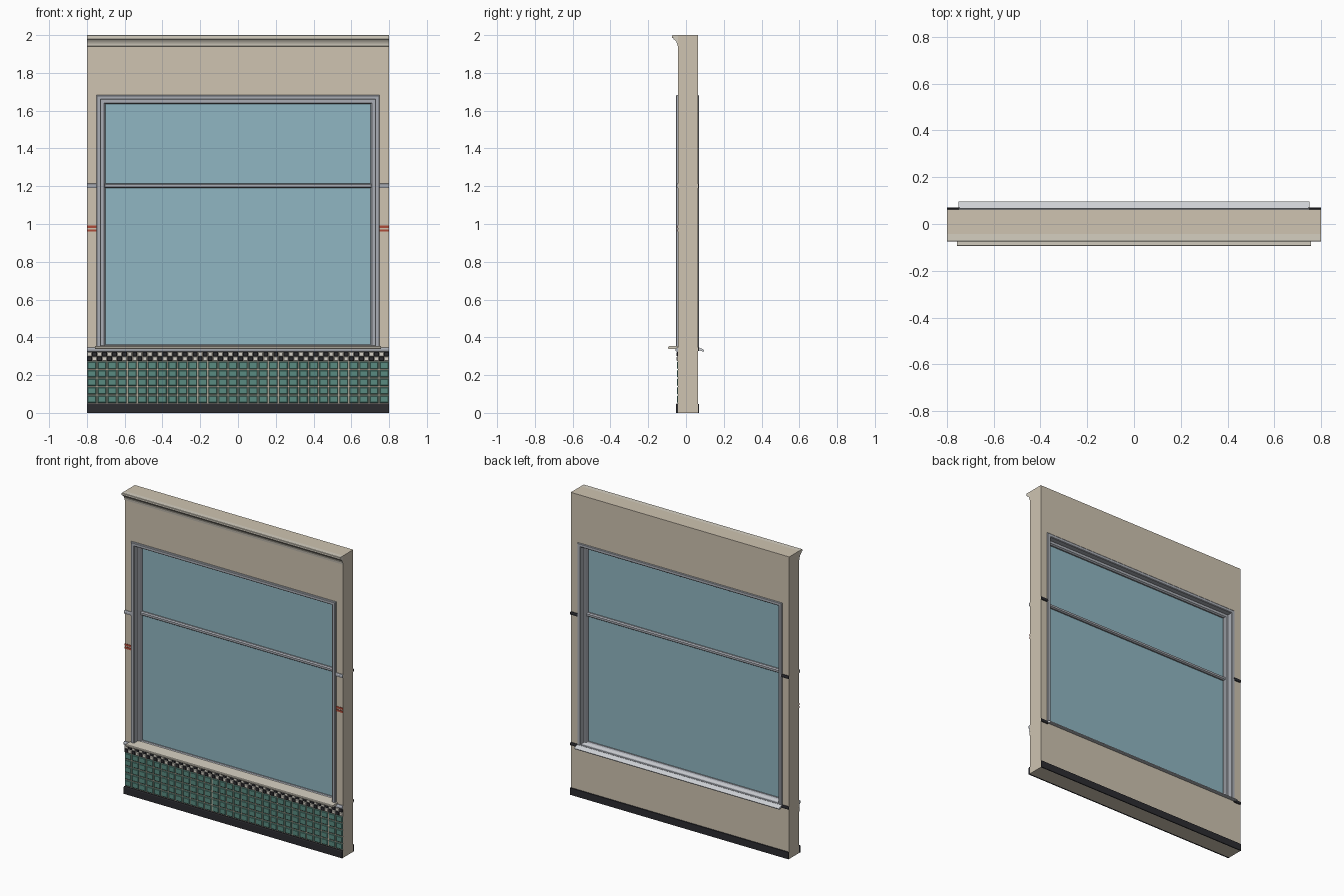
import bpy, bmesh

if "Cube" in bpy.data.objects:
    bpy.data.objects.remove(bpy.data.objects["Cube"])


def mat(name, r, g, b):
    m = bpy.data.materials.new(name)
    m.diffuse_color = (r, g, b, 1)
    m.use_nodes = True
    m.node_tree.nodes["Principled BSDF"].inputs["Base Color"].default_value = m.diffuse_color
    return m


PLASTER = mat("plaster", 0.62, 0.55, 0.44)
STONE = mat("pale_stone", 0.66, 0.62, 0.53)
METAL = mat("grey_metal", 0.40, 0.42, 0.46)
GLASS = mat("blue_glass", 0.28, 0.47, 0.54)
BLACK = mat("black", 0.025, 0.025, 0.03)
WHITE = mat("white", 0.68, 0.65, 0.58)
GREEN = mat("green_tile", 0.10, 0.26, 0.22)
RED = mat("red_paint", 0.42, 0.07, 0.04)
SILL = mat("inner_sill_white", 0.62, 0.64, 0.67)


def finish(name, bm, *mats):
    bmesh.ops.recalc_face_normals(bm, faces=bm.faces)
    me = bpy.data.meshes.new(name)
    bm.to_mesh(me)
    bm.free()
    for m in mats:
        me.materials.append(m)
    ob = bpy.data.objects.new(name, me)
    bpy.context.collection.objects.link(ob)
    return ob


def ring(name, rects, m):
    """Closed frame lofted through rectangles (half width, z0, z1, y)."""
    bm = bmesh.new()
    loops = [[bm.verts.new(p) for p in ((-w, y, a), (w, y, a), (w, y, b), (-w, y, b))]
             for w, a, b, y in rects]
    for i, lo in enumerate(loops):
        nx = loops[(i + 1) % len(loops)]
        for k in range(4):
            j = (k + 1) % 4
            bm.faces.new((lo[k], lo[j], nx[j], nx[k]))
    return finish(name, bm, m)


def extrude(name, profile, spans, m):
    """Run a (y, z) profile along x for each (x0, x1) span."""
    bm = bmesh.new()
    for x0, x1 in spans:
        a = [bm.verts.new((x0, y, z)) for y, z in profile]
        b = [bm.verts.new((x1, y, z)) for y, z in profile]
        bm.faces.new(a)
        bm.faces.new(b)
        for i in range(len(a)):
            j = (i + 1) % len(a)
            bm.faces.new((a[i], a[j], b[j], b[i]))
    return finish(name, bm, m)


def rect(y0, y1, z0, z1):
    return [(y0, z0), (y1, z0), (y1, z1), (y0, z1)]


def tiles(name, cols, rows, z0, z1, gap, depth, mats):
    """Grid of chamfered tiles on the front wall face; materials alternate."""
    bm = bmesh.new()
    pw, ph = 1.6 / cols, (z1 - z0) / rows
    c = min(0.004, pw * 0.1)
    for i in range(cols):
        for r in range(rows):
            loops = []
            for ins, y in ((gap / 2, F + 0.002), (gap / 2, F - depth / 2), (gap / 2 + c, F - depth)):
                xa, xb = -0.8 + i * pw + ins, -0.8 + (i + 1) * pw - ins
                za, zb = z0 + r * ph + ins, z0 + (r + 1) * ph - ins
                loops.append([bm.verts.new(p) for p in
                              ((xa, y, za), (xb, y, za), (xb, y, zb), (xa, y, zb))])
            faces = [bm.faces.new(loops[-1])]
            for p, q in zip(loops, loops[1:]):
                for k in range(4):
                    j = (k + 1) % 4
                    faces.append(bm.faces.new((p[k], p[j], q[j], q[k])))
            for f in faces:
                f.material_index = (i + r) % len(mats)
    return finish(name, bm, *mats)


F, B = -0.042, 0.063          # wall front and back
FULL = [(-0.8, 0.8)]
ENDS = [(-0.8, -0.745), (0.745, 0.8)]

# wall with window opening
ring("wall", [(0.8, 0, 2, F), (0.8, 0, 2, B), (0.74, 0.345, 1.67, B), (0.74, 0.345, 1.67, F)], PLASTER)

# window casing, stepped sash and glazing
ring("window_casing", [(0.75, 0.34, 1.682, F), (0.75, 0.34, 1.682, -0.050), (0.746, 0.343, 1.678, -0.054),
                       (0.729, 0.347, 1.662, -0.054), (0.725, 0.35, 1.658, -0.050),
                       (0.725, 0.35, 1.658, 0.066), (0.729, 0.347, 1.662, 0.069),
                       (0.746, 0.343, 1.678, 0.069), (0.75, 0.34, 1.682, 0.066),
                       (0.75, 0.34, 1.682, B), (0.74, 0.345, 1.67, B), (0.74, 0.345, 1.67, F)], METAL)
ring("window_sash", [(0.73, 0.345, 1.662, -0.012), (0.709, 0.354, 1.641, -0.012), (0.702, 0.361, 1.634, -0.004),
                     (0.702, 0.361, 1.634, 0.024), (0.709, 0.354, 1.641, 0.032), (0.73, 0.345, 1.662, 0.032)], METAL)
extrude("glass", rect(0.005, 0.015, 0.355, 1.64), [(-0.708, 0.708)], GLASS)
extrude("transom_bar", [(-0.012, 1.196), (-0.004, 1.190), (0.024, 1.190), (0.032, 1.196),
                        (0.032, 1.209), (0.024, 1.215), (-0.004, 1.215), (-0.012, 1.209)],
        [(-0.705, 0.705)], METAL)

# outer and inner sills
extrude("outer_sill", [(-0.01, 0.338), (-0.090, 0.338), (-0.095, 0.342), (-0.095, 0.349),
                       (-0.091, 0.353), (-0.01, 0.356)], [(-0.758, 0.758)], STONE)
extrude("inner_sill", [(0.025, 0.342), (0.062, 0.334), (0.090, 0.325), (0.096, 0.326),
                       (0.097, 0.331), (0.090, 0.337), (0.065, 0.347), (0.025, 0.356)],
        [(-0.75, 0.75)], SILL)

# cornice
extrude("cornice", [(F + 0.002, 1.94), (F - 0.003, 1.942), (-0.047, 1.955), (-0.052, 1.966), (-0.059, 1.975),
                    (-0.067, 1.979), (-0.067, 1.984), (-0.074, 1.986), (-0.074, 1.998),
                    (-0.072, 2.0), (F + 0.002, 2.0)], FULL, STONE)

# front trims
extrude("front_plinth", [(F, 0), (-0.053, 0), (-0.053, 0.044), (-0.050, 0.049), (F, 0.049)], FULL, BLACK)
extrude("ledge_moulding", [(F, 0.323), (-0.048, 0.323), (-0.054, 0.328), (-0.056, 0.335),
                           (-0.054, 0.341), (-0.048, 0.346), (F, 0.346)], FULL, METAL)
extrude("side_rail", [(F, 1.190), (-0.047, 1.191), (-0.051, 1.197), (-0.051, 1.207),
                      (-0.047, 1.213), (F, 1.214)], ENDS, METAL)
for i, z in enumerate((0.959, 0.979)):
    extrude(f"red_stripe_{i}", rect(F - 0.003, F, z, z + 0.013), ENDS, RED)

# tiled dado
tiles("green_tiles", 30, 5, 0.050, 0.274, 0.006, 0.006, [GREEN])
tiles("checker_tiles", 60, 2, 0.274, 0.324, 0.001, 0.007, [BLACK, WHITE])

# back trims
extrude("back_skirting", rect(B, 0.070, 0, 0.046), FULL, BLACK)
for name, z in (("back_low_rail", 0.326), ("back_high_rail", 1.191)):
    extrude(name, [(B, z), (0.067, z + 0.001), (0.070, z + 0.006), (0.070, z + 0.015),
                   (0.067, z + 0.020), (B, z + 0.021)], ENDS, BLACK)
